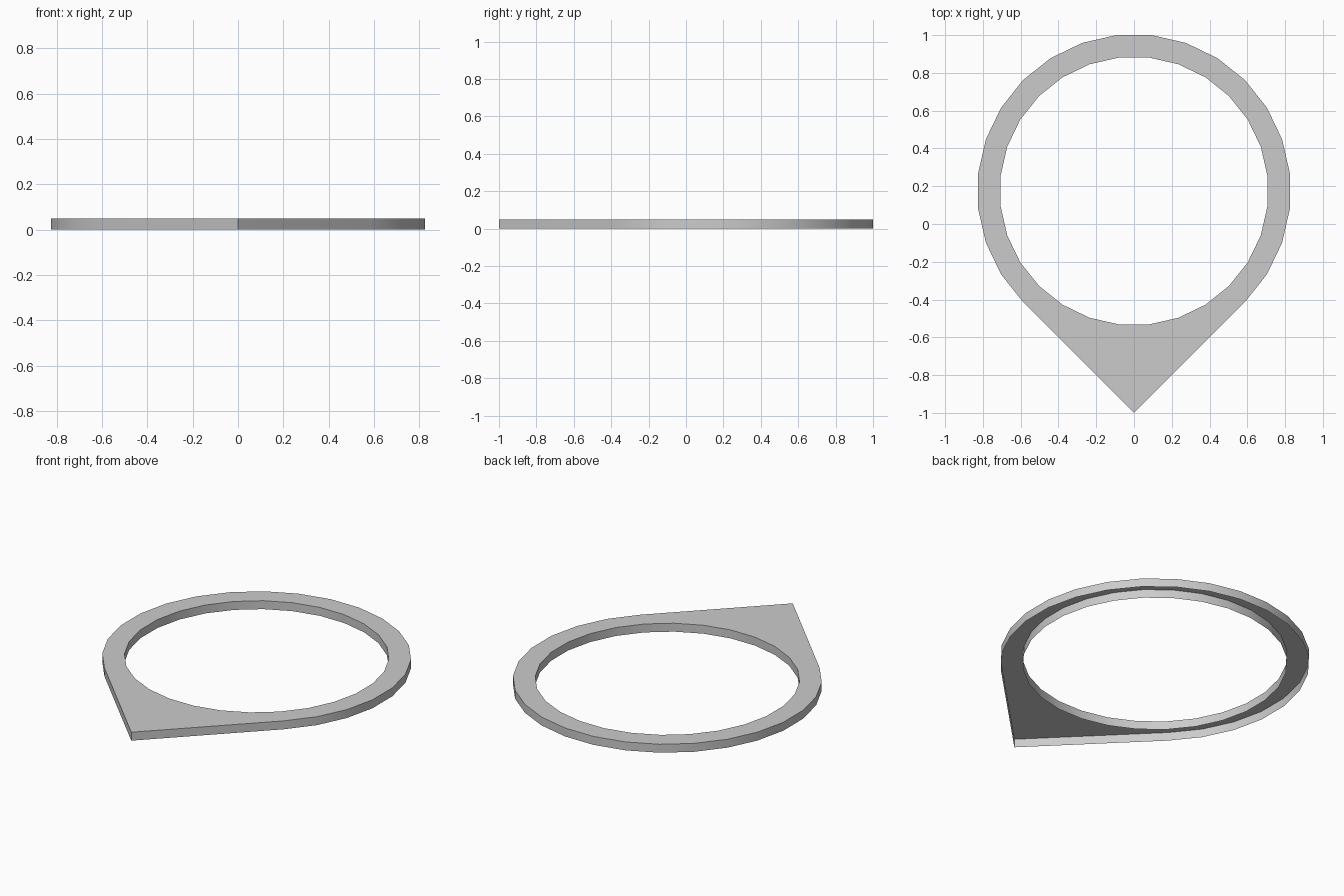
import bpy, bmesh
from math import sin, cos, radians, sqrt

if "Cube" in bpy.data.objects:
    bpy.data.objects.remove(bpy.data.objects["Cube"])

SIDES = 28
STEP = 360 / SIDES
R_OUT, R_IN = 0.8306, 0.711
CY = -1 + R_OUT * sqrt(2)      # ring centre; the 45 degree tangents meet at y = -1
THICK = 0.05


def arc(radius, start, count):
    return [(radius * cos(radians(start + i * STEP)),
             CY + radius * sin(radians(start + i * STEP))) for i in range(count)]


def add_loop(bm, points):
    verts = [bm.verts.new((x, y, 0)) for x, y in points]
    return [bm.edges.new((v, verts[(i + 1) % len(verts)])) for i, v in enumerate(verts)]


bm = bmesh.new()
# teardrop outline: arc from -45 to 225 degrees, closed by the pointed tip
edges = add_loop(bm, arc(R_OUT, -45, 22) + [(0, -1)])
# round opening
edges += add_loop(bm, arc(R_IN, STEP / 2, SIDES))
bmesh.ops.triangle_fill(bm, use_beauty=True, edges=edges, normal=(0, 0, 1))

# raise the top face, with walls down to the ground
base = bm.faces[:]
ext = bmesh.ops.extrude_face_region(bm, geom=base, use_keep_orig=True)
top = [g for g in ext["geom"] if isinstance(g, bmesh.types.BMVert)]
bmesh.ops.translate(bm, verts=top, vec=(0, 0, THICK))
bmesh.ops.recalc_face_normals(bm, faces=bm.faces[:])

# the shell is open underneath
under = [f for f in bm.faces if all(v.co.z < 0.001 for v in f.verts)]
bmesh.ops.delete(bm, geom=under, context='FACES')

mesh = bpy.data.meshes.new("pointed_ring")
bm.to_mesh(mesh)
bm.free()
ring = bpy.data.objects.new("pointed_ring", mesh)
bpy.context.collection.objects.link(ring)

# smooth the curved walls, keep the rims and the tip sharp
bpy.context.view_layer.objects.active = ring
ring.select_set(True)
bpy.ops.object.shade_smooth_by_angle(angle=radians(30))
